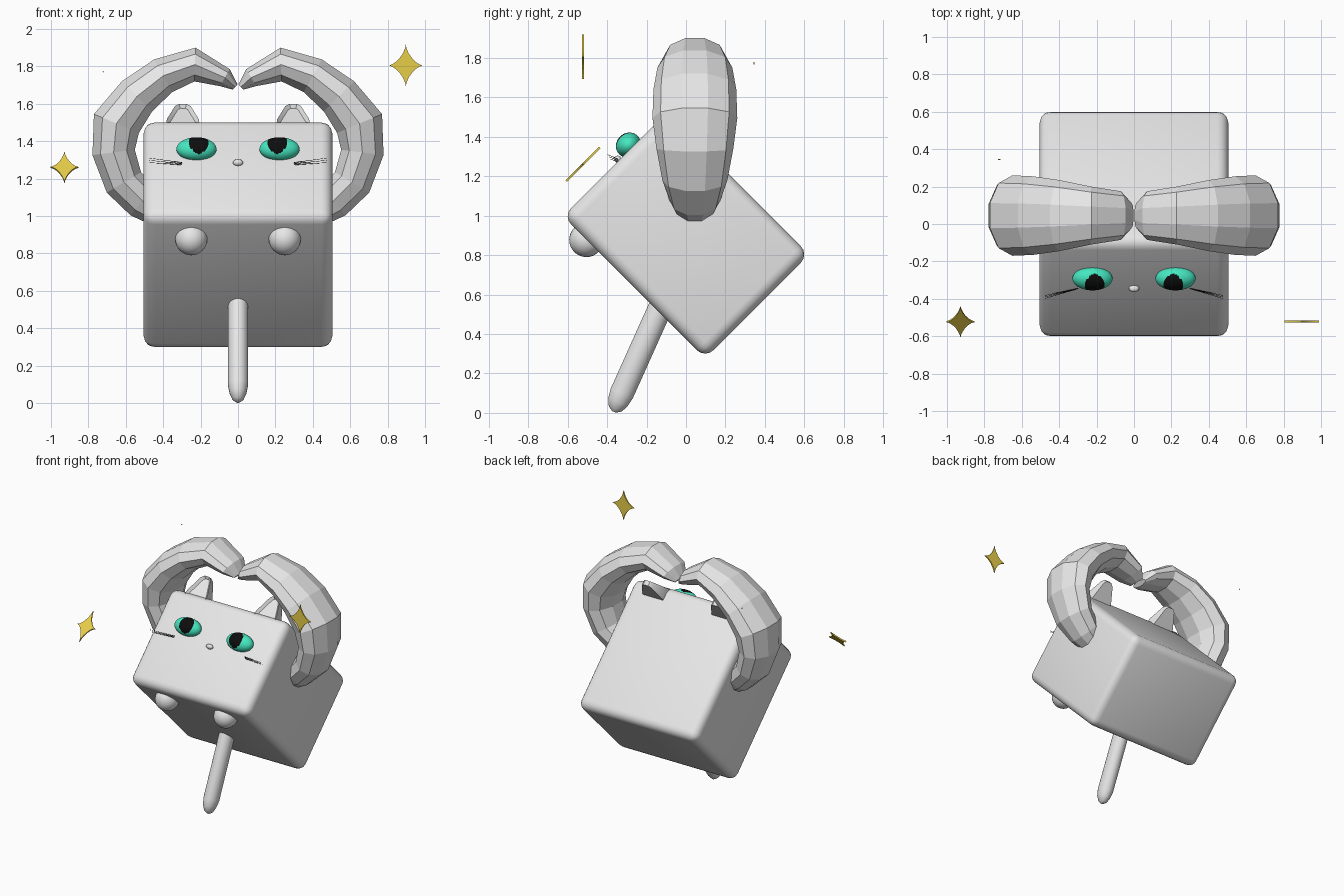
import bpy, bmesh, math
from mathutils import Vector, Matrix

cube = bpy.data.objects.get("Cube")
if cube:
    bpy.data.objects.remove(cube, do_unlink=True)


def material(name, r, g, b):
    m = bpy.data.materials.new(name)
    m.use_nodes = True
    m.diffuse_color = (r, g, b, 1)
    m.node_tree.nodes["Principled BSDF"].inputs["Base Color"].default_value = (r, g, b, 1)
    return m


GREY = material("light_grey", 0.8, 0.8, 0.8)
TEAL = material("teal", 0.06, 0.8, 0.53)
BLACK = material("black", 0.004, 0.004, 0.004)
GOLD = material("gold", 0.85, 0.65, 0.07)

TILT = Matrix.Rotation(math.radians(-45), 4, 'X')  # body leans back


def tilted(x, y, z):
    return Matrix.Translation((x, y, z)) @ TILT


def make(name, bm, mats, matrix=Matrix(), smooth=35):
    """Turn a bmesh into an object; smooth is the sharp-edge angle, 0 for flat."""
    bm.transform(matrix)
    bmesh.ops.recalc_face_normals(bm, faces=bm.faces)
    for f in bm.faces:
        f.smooth = smooth > 0
    me = bpy.data.meshes.new(name)
    bm.to_mesh(me)
    bm.free()
    if smooth:
        me.set_sharp_from_angle(angle=math.radians(smooth))
    for m in mats:
        me.materials.append(m)
    ob = bpy.data.objects.new(name, me)
    bpy.context.collection.objects.link(ob)
    return ob


def ball(radii, u=24, v=16):
    bm = bmesh.new()
    bmesh.ops.create_uvsphere(bm, u_segments=u, v_segments=v, radius=1)
    bm.transform(Matrix.Diagonal((*radii, 1)))
    return bm


def loft(sections, side, count):
    """Skin elliptical rings: (centre, half thickness, half width along side)."""
    bm = bmesh.new()
    centres = [Vector(s[0]) for s in sections]
    side = Vector(side)
    rings = []
    for i, (c, t, w) in enumerate(sections):
        tangent = centres[min(i + 1, len(centres) - 1)] - centres[max(i - 1, 0)]
        out = tangent.cross(side).normalized()
        angles = [math.tau * (k + 0.5) / count for k in range(count)]
        rings.append([bm.verts.new(centres[i] + out * t * math.cos(a) + side * w * math.sin(a))
                      for a in angles])
    for a, b in zip(rings, rings[1:]):
        for k in range(count):
            n = (k + 1) % count
            bm.faces.new((a[k], a[n], b[n], b[k]))
    bm.faces.new(rings[0])
    bm.faces.new(rings[-1])
    return bm


# Body: rounded box
bm = bmesh.new()
bmesh.ops.create_cube(bm, size=1)
bm.transform(Matrix.Diagonal((1.01, 1.02, 0.746, 1)))
bmesh.ops.bevel(bm, geom=bm.edges[:], offset=0.06, segments=4, profile=0.5, affect='EDGES')
make("body", bm, [GREY], tilted(0, 0, 0.9))

# Nose
make("nose", ball((0.028, 0.02, 0.018), 16, 10), [GREY], tilted(0, -0.345, 1.285))

# Tail
bm = loft([((0, -0.06, 0.69), 0.062, 0.055), ((0, -0.325, 0.1), 0.062, 0.055),
           ((0, -0.345, 0.055), 0.054, 0.046), ((0, -0.358, 0.02), 0.036, 0.03),
           ((0, -0.364, 0.005), 0.01, 0.01)], (1, 0, 0), 20)
make("tail", bm, [GREY])

# Arm centre line: x, z, half thickness, half width
ARM = [(0.015, 1.69, 0.02, 0.07), (0.07, 1.74, 0.055, 0.13), (0.23, 1.81, 0.095, 0.155),
       (0.4, 1.75, 0.105, 0.19), (0.54, 1.64, 0.12, 0.21), (0.65, 1.495, 0.137, 0.215),
       (0.665, 1.34, 0.12, 0.195), (0.61, 1.18, 0.112, 0.165), (0.51, 1.08, 0.105, 0.13),
       (0.41, 1.01, 0.08, 0.09)]

for s, tag in ((1, "left"), (-1, "right")):
    # Eye with a slit pupil on its front
    bm = ball((0.107, 0.06, 0.066), 48, 32)
    for f in bm.faces:
        c = f.calc_center_median()
        slit = ((c.x + s * 0.01) / 0.052) ** 2 + (c.z / 0.06) ** 2
        f.material_index = 1 if c.y < 0 and slit < 1 else 0
    make(tag + "_eye", bm, [TEAL, BLACK], tilted(s * 0.222, -0.292, 1.358))

    # Paw
    make(tag + "_paw", ball((0.086, 0.087, 0.087)), [GREY], tilted(s * 0.25, -0.505, 0.877))

    # Ear: tapered wedge with a hollow front
    half = [(0.095, -0.05), (0.085, 0.04), (0.042, 0.16), (0.02, 0.18)]
    outline = half + [(-x, z) for x, z in reversed(half)]
    bm = bmesh.new()
    front, back = [[bm.verts.new((x, d * (0.05 - 0.18 * z), z)) for x, z in outline]
                   for d in (-1, 1)]
    face = bm.faces.new(front)
    bm.faces.new(back)
    for k in range(len(outline)):
        n = (k + 1) % len(outline)
        bm.faces.new((front[k], front[n], back[n], back[k]))
    bmesh.ops.recalc_face_normals(bm, faces=bm.faces)
    bmesh.ops.inset_region(bm, faces=[face], thickness=0.018, depth=0)
    bmesh.ops.translate(bm, verts=face.verts, vec=(0, 0.02, 0))
    make(tag + "_ear", bm, [GREY], tilted(s * 0.295, -0.07, 1.46))

    # Arm curling over the head
    bm = loft([((s * x, 0.045, z), t, w) for x, z, t, w in ARM], (0, 1, 0), 10)
    make(tag + "_arm", bm, [GREY], smooth=0)

    # Whiskers
    for k in (-1, 0, 1):
        a = Vector((s * 0.3, -0.345, 1.28 + k * 0.006))
        b = Vector((s * 0.475, -0.39 - k * 0.008, 1.298 + k * 0.012))
        bm = loft([(a, 0.002, 0.002), (b, 0.001, 0.001)], (0, 1, 0), 6)
        make(f"{tag}_whisker_{k + 2}", bm, [BLACK])


# Four-pointed sparkles
def sparkle(name, width, height, depth, matrix):
    bm = bmesh.new()
    ring = []
    for k in range(32):
        a = math.tau * k / 32
        ring.append(bm.verts.new((width * math.cos(a) ** 3, -depth / 2, height * math.sin(a) ** 3)))
    face = bm.faces.new(ring)
    new = bmesh.ops.extrude_face_region(bm, geom=[face])["geom"]
    bmesh.ops.translate(bm, vec=(0, depth, 0),
                        verts=[g for g in new if isinstance(g, bmesh.types.BMVert)])
    # keep a closing face on the starting side
    if not face.is_valid:
        bm.faces.new(ring)
    make(name, bm, [GOLD], matrix, 0)


sparkle("left_sparkle", 0.092, 0.112, 0.01, Matrix.Translation((0.897, -0.522, 1.805)))
sparkle("right_sparkle", 0.074, 0.12, 0.01, tilted(-0.928, -0.522, 1.26))
sparkle("tiny_sparkle", 0.006, 0.006, 0.004, Matrix.Translation((-0.72, 0.345, 1.772)))
